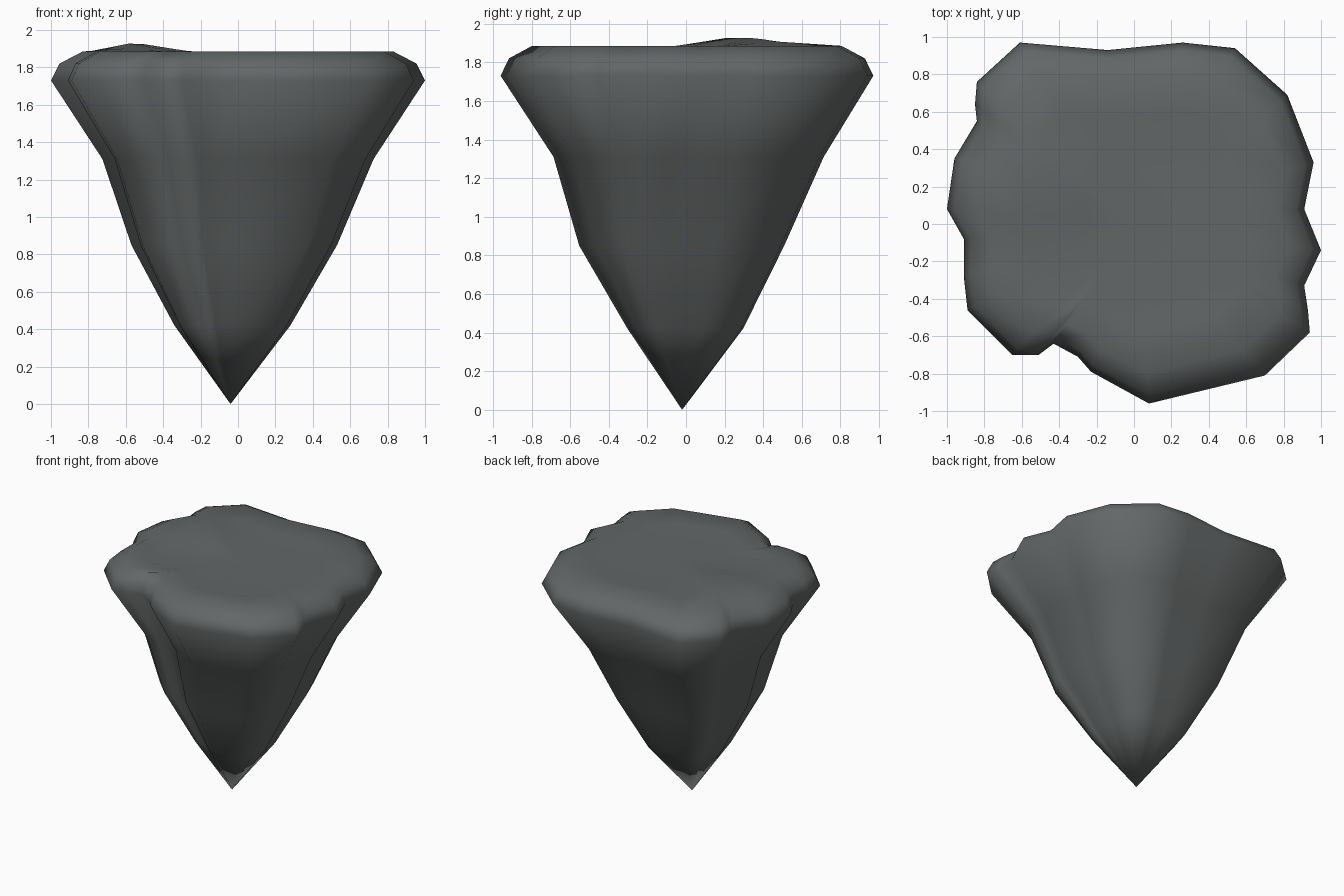
import bpy, bmesh, math

if "Cube" in bpy.data.objects:
    bpy.data.objects.remove(bpy.data.objects["Cube"])

# Rim outline seen from above, counterclockwise
RIM = [(1.0, -.14), (.91, .08), (.96, .33), (.82, .69), (.54, .94), (.26, .97),
       (-.14, .93), (-.61, .97), (-.84, .76), (-.85, .64), (-.84, .55), (-.96, .35),
       (-1.0, .08), (-.91, -.08), (-.91, -.28), (-.89, -.46), (-.65, -.70), (-.51, -.70),
       (-.43, -.64), (-.30, -.71), (-.23, -.79), (.08, -.96), (.70, -.81),
       (.94, -.58), (.93, -.46), (.91, -.33)]

# Rings from the tip upward: height, scale, centre x, centre y
RINGS = [(.42, .31, -.03, -.005), (.85, .55, -.02, -.025), (1.31, .725, 0, .01),
         (1.73, 1, 0, 0), (1.82, .955, 0, 0), (1.885, .83, 0, 0)]


def bump(x, y):
    """Slightly uneven ground: low hump at the left, shallow dip elsewhere."""
    return 1.87 + .06 * math.exp(-((x + .57) ** 2 + (y - .28) ** 2) / .08)


bm = bmesh.new()
n = len(RIM)
tip = bm.verts.new((-.04, -.02, 0))
rings = [[bm.verts.new((cx + s * x, cy + s * y, z)) for x, y in RIM]
         for z, s, cx, cy in RINGS]
# Inner rings of the top surface
for s in (.61, .3):
    rings.append([bm.verts.new((s * x, s * y, bump(s * x, s * y))) for x, y in RIM])
centre = bm.verts.new((0, 0, bump(0, 0)))

for i in range(n):
    j = (i + 1) % n
    bm.faces.new((tip, rings[0][j], rings[0][i]))
    for a, b in zip(rings, rings[1:]):
        bm.faces.new((a[i], a[j], b[j], b[i]))
    bm.faces.new((rings[-1][i], rings[-1][j], centre))
bmesh.ops.recalc_face_normals(bm, faces=bm.faces)
for f in bm.faces:
    f.smooth = True

mesh = bpy.data.meshes.new("floating_rock")
bm.to_mesh(mesh)
bm.free()
rock = bpy.data.objects.new("floating_rock", mesh)
bpy.context.collection.objects.link(rock)

# Single stone colour
stone = bpy.data.materials.new("grey stone")
stone.diffuse_color = (.125, .135, .135, 1)
stone.use_nodes = True
stone.node_tree.nodes["Principled BSDF"].inputs["Base Color"].default_value = stone.diffuse_color
mesh.materials.append(stone)
